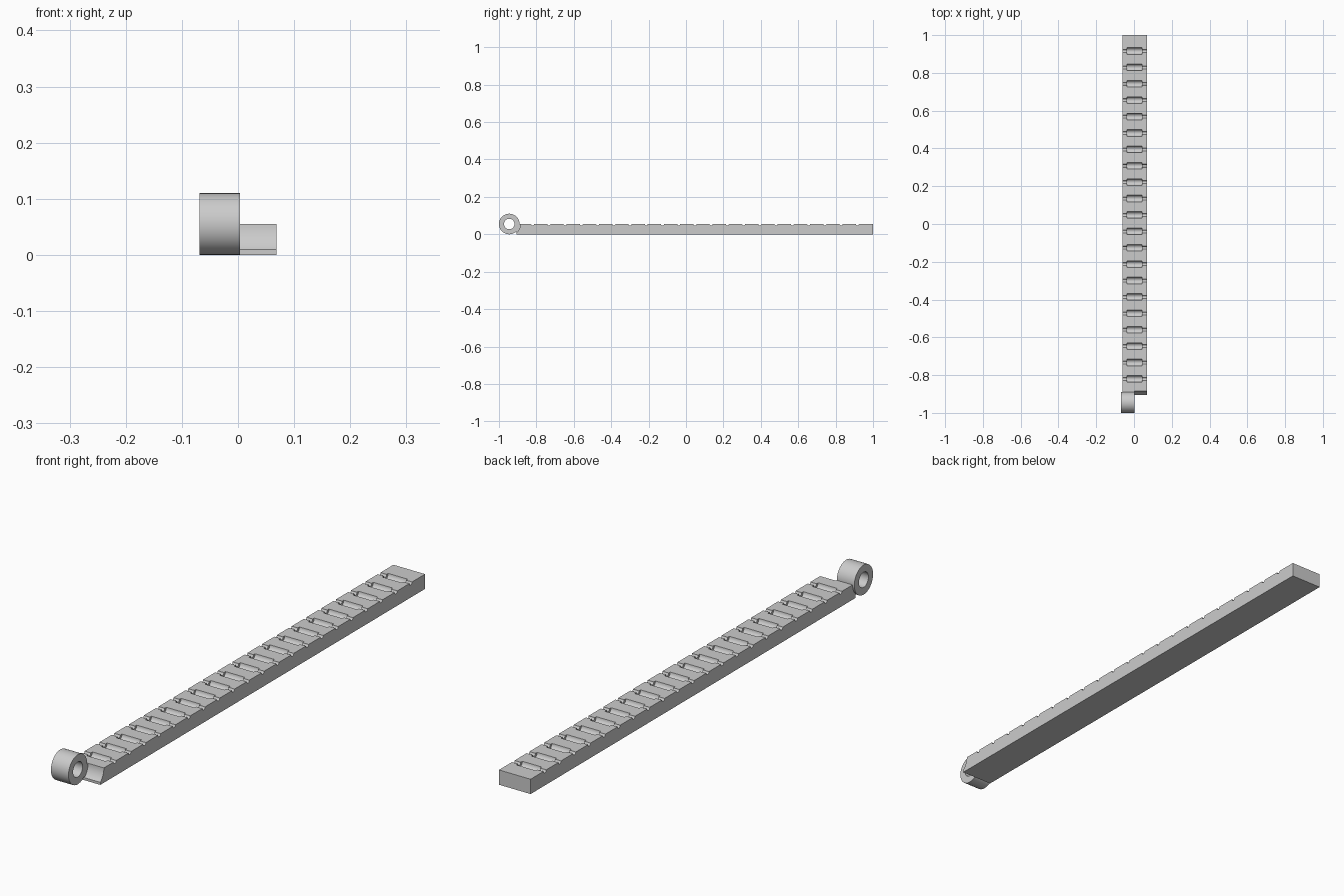
import bpy, bmesh, math
from math import sin, cos, pi

if "Cube" in bpy.data.objects:
    bpy.data.objects.remove(bpy.data.objects["Cube"], do_unlink=True)

grey = bpy.data.materials.new("light grey")
grey.use_nodes = True
COLOUR = (0.6, 0.6, 0.6, 1)
grey.diffuse_color = COLOUR
grey.node_tree.nodes["Principled BSDF"].inputs["Base Color"].default_value = COLOUR

LEFT, RIGHT, TOP = -0.0615, 0.0685, 0.055
MID = (LEFT + RIGHT) / 2
HINGE_Y, FRONT, BACK = -0.945, -0.906, 1.0


def make(name, bm):
    bmesh.ops.recalc_face_normals(bm, faces=bm.faces)
    mesh = bpy.data.meshes.new(name)
    bm.to_mesh(mesh)
    bm.free()
    obj = bpy.data.objects.new(name, mesh)
    bpy.context.collection.objects.link(obj)
    mesh.materials.append(grey)
    return obj


def lathe(bm, profile, y, z, steps, closed):
    """Revolve (x, radius) points about an axis parallel to x."""
    rings = [[bm.verts.new((x, y + r * cos(2 * pi * i / steps), z + r * sin(2 * pi * i / steps)))
              for i in range(steps)] for x, r in profile]
    pairs = list(zip(rings, rings[1:]))
    if closed:
        pairs.append((rings[-1], rings[0]))
    else:
        bm.faces.new(rings[0])
        bm.faces.new(rings[-1])
    for a, b in pairs:
        for i in range(steps):
            j = (i + 1) % steps
            bm.faces.new((a[i], a[j], b[j], b[i]))


def prism(name, outline, x0, x1):
    """Extrude a (y, z) outline along x."""
    bm = bmesh.new()
    face = bm.faces.new([bm.verts.new((x0, y, z)) for y, z in outline])
    ext = bmesh.ops.extrude_face_region(bm, geom=[face])
    moved = [v for v in ext["geom"] if isinstance(v, bmesh.types.BMVert)]
    bmesh.ops.translate(bm, verts=moved, vec=(x1 - x0, 0, 0))
    return make(name, bm)


def cut(obj, cutter):
    mod = obj.modifiers.new("cut", "BOOLEAN")
    mod.operation, mod.solver, mod.object = "DIFFERENCE", "EXACT", cutter
    cutter.hide_render = True
    cutter.hide_set(True)


# Long bar
bar = prism("bar", [(FRONT, 0), (BACK, 0), (BACK, TOP), (FRONT, TOP)], LEFT, RIGHT)

# Row of half-round pockets with narrow channels out to both sides
bm = bmesh.new()
profile = [(LEFT - 0.02, 0.008), (MID - 0.04, 0.008), (MID - 0.04, 0.0175),
           (MID + 0.04, 0.0175), (MID + 0.04, 0.008), (RIGHT + 0.02, 0.008)]
for i in range(21):
    lathe(bm, profile, 0.916 - i * 0.0868, TOP, 24, False)
cut(bar, make("pocket_cutter", bm))

# Hollow at the front that clears the matching hinge barrel
bm = bmesh.new()
lathe(bm, [(MID, 0.06), (RIGHT + 0.02, 0.06)], HINGE_Y, TOP, 64, False)
cut(bar, make("hinge_clearance_cutter", bm))

# Opening through the bar where the barrel's wall takes over
bm = bmesh.new()
lathe(bm, [(LEFT - 0.02, 0.045), (MID, 0.045)], HINGE_Y, TOP, 48, False)
cut(bar, make("barrel_seat_cutter", bm))

# Hinge barrel with a through hole
bm = bmesh.new()
lathe(bm, [(-0.0685, 0.055), (MID, 0.055), (MID, 0.028), (-0.0685, 0.028)],
      HINGE_Y, TOP, 48, True)
barrel = make("hinge_barrel", bm)

# Smooth round surfaces while keeping the edges sharp
bpy.ops.object.select_all(action="DESELECT")
for obj in (bar, barrel):
    bpy.context.view_layer.objects.active = obj
    obj.select_set(True)
    for mod in list(obj.modifiers):
        bpy.ops.object.modifier_apply(modifier=mod.name)
bpy.ops.object.shade_smooth_by_angle(angle=math.radians(30))
